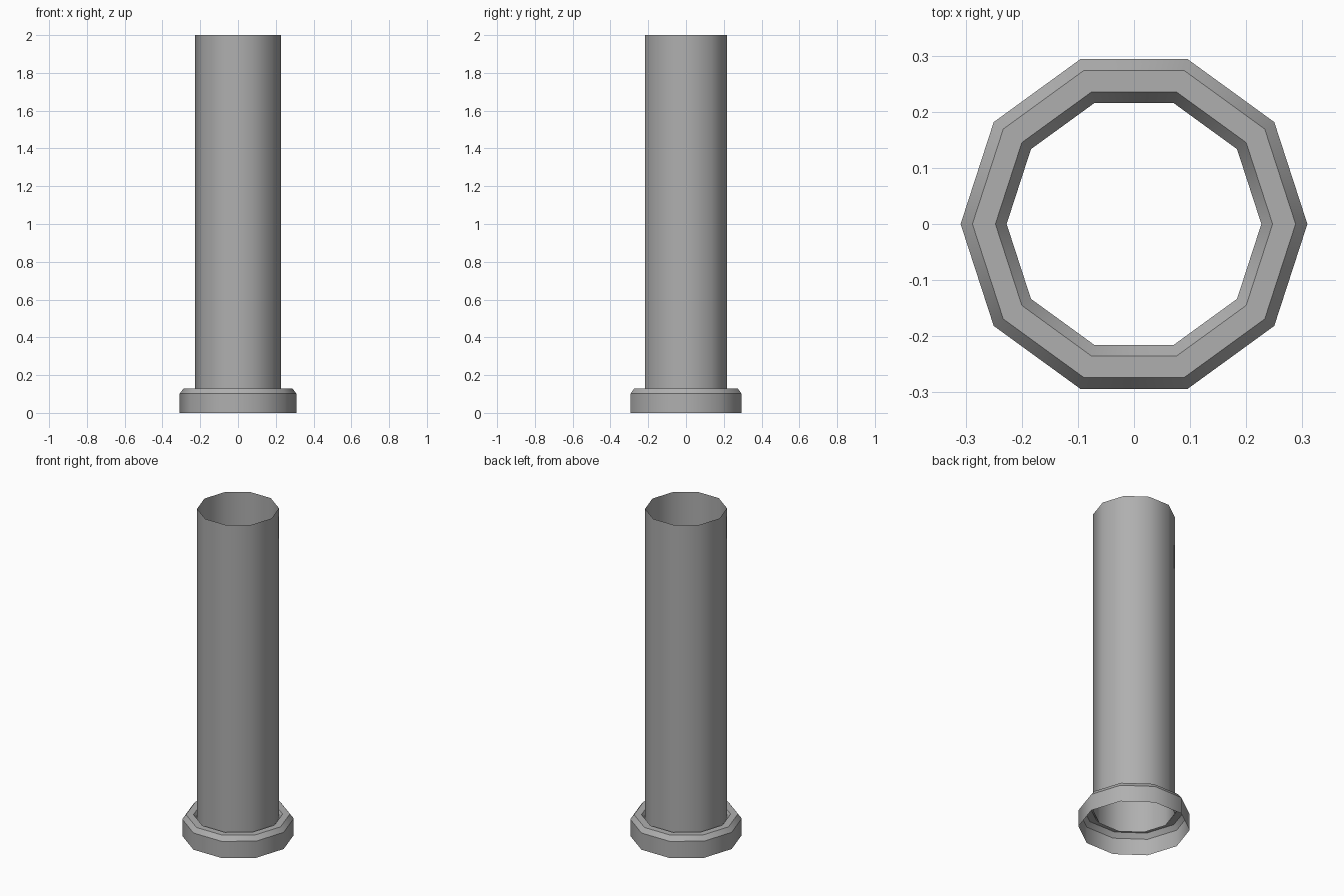
import bpy, bmesh, math

if "Cube" in bpy.data.objects:
    bpy.data.objects.remove(bpy.data.objects["Cube"])

SIDES = 10

# Dark grey metal
metal = bpy.data.materials.new("dark_grey")
metal.diffuse_color = (0.43, 0.43, 0.43, 1)
metal.use_nodes = True
metal.node_tree.nodes["Principled BSDF"].inputs["Base Color"].default_value = metal.diffuse_color


def revolve(name, profile):
    """Sweep an open (radius, z) profile around z as a single-walled shell."""
    bm = bmesh.new()
    rings = []
    for r, z in profile:
        rings.append([bm.verts.new((r * math.cos(a), r * math.sin(a), z))
                      for a in (2 * math.pi * i / SIDES for i in range(SIDES))])
    for low, high in zip(rings, rings[1:]):
        for i in range(SIDES):
            j = (i + 1) % SIDES
            face = bm.faces.new((low[i], low[j], high[j], high[i]))
            face.smooth = True
    # Crisp edges around each ring, soft shading around the circumference
    for e in bm.edges:
        if abs(e.verts[0].co.z - e.verts[1].co.z) < 1e-5:
            r0, r1 = (v.co.xy.length for v in e.verts)
            if abs(r0 - r1) < 1e-5:
                e.smooth = False
    mesh = bpy.data.meshes.new(name)
    bm.to_mesh(mesh)
    bm.free()
    mesh.materials.append(metal)
    obj = bpy.data.objects.new(name, mesh)
    bpy.context.collection.objects.link(obj)
    return obj


# Base collar: outer wall, bevel, flat rim, inner bevel down to the pipe
revolve("base_collar", [(0.309, 0), (0.309, 0.102), (0.288, 0.13),
                        (0.247, 0.13), (0.227, 0.102)])

# Open thin-walled pipe rising from the collar
revolve("pipe", [(0.227, 0.102), (0.227, 2.0)])
